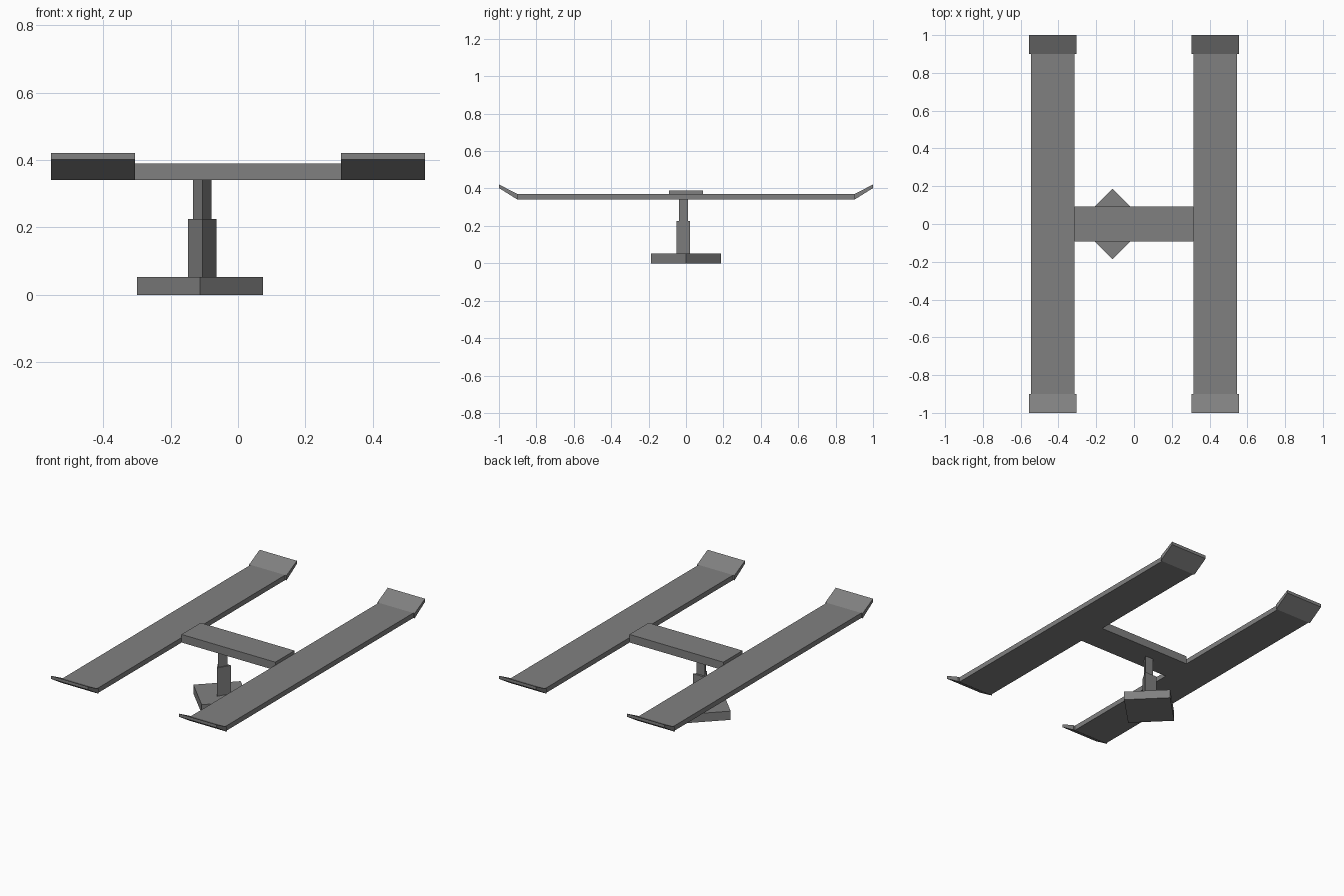
import bpy
import bmesh
from math import cos, sin, pi, sqrt

cube = bpy.data.objects.get("Cube")
if cube:
    bpy.data.objects.remove(cube, do_unlink=True)

steel = bpy.data.materials.new("grey_steel")
steel.use_nodes = True
grey = (0.216, 0.216, 0.216, 1)
steel.diffuse_color = grey
steel.node_tree.nodes["Principled BSDF"].inputs["Base Color"].default_value = grey


def extrude(name, outline, offset):
    """Solid made by pushing a flat outline along an offset."""
    bm = bmesh.new()
    face = bm.faces.new([bm.verts.new(p) for p in outline])
    res = bmesh.ops.extrude_face_region(bm, geom=[face])
    moved = [v for v in res["geom"] if isinstance(v, bmesh.types.BMVert)]
    bmesh.ops.translate(bm, verts=moved, vec=offset)
    bmesh.ops.recalc_face_normals(bm, faces=bm.faces)
    mesh = bpy.data.meshes.new(name)
    bm.to_mesh(mesh)
    bm.free()
    mesh.materials.append(steel)
    obj = bpy.data.objects.new(name, mesh)
    bpy.context.collection.objects.link(obj)
    return obj


def prism(name, sides, radius, x, y, z0, z1):
    """Upright prism with one corner pointing to the front."""
    ring = [(x + radius * sin(2 * pi * i / sides),
             y - radius * cos(2 * pi * i / sides), z0) for i in range(sides)]
    return extrude(name, ring, (0, 0, z1 - z0))


def box(name, x0, x1, y0, y1, z0, z1):
    ring = [(x0, y0, z0), (x1, y0, z0), (x1, y1, z0), (x0, y1, z0)]
    return extrude(name, ring, (0, 0, z1 - z0))


# Square foot and telescoping three-sided column
prism("base", 4, 0.187, -0.113, 0, 0, 0.053)
prism("lower_column", 3, 0.084 / sqrt(3), -0.106, -0.002, 0.053, 0.225)
prism("upper_column", 3, 0.056 / sqrt(3), -0.106, -0.006, 0.225, 0.345)

# Beam joining the two runways
box("cross_beam", -0.315, 0.315, -0.092, 0.092, 0.34, 0.389)

# Runways with a slightly wider upturned lip at each end
lip_profile = [(0.9, 0.34), (1.0, 0.402), (1.0, 0.421), (0.9, 0.37)]
for side, sx in (("left", 1), ("right", -1)):
    box(side + "_runway", sx * 0.314, sx * 0.546, -0.9, 0.9, 0.34, 0.37)
    for end, sy in (("back", 1), ("front", -1)):
        outline = [(sx * 0.305, sy * y, z) for y, z in lip_profile]
        extrude(f"{side}_{end}_lip", outline, (sx * 0.25, 0, 0))
